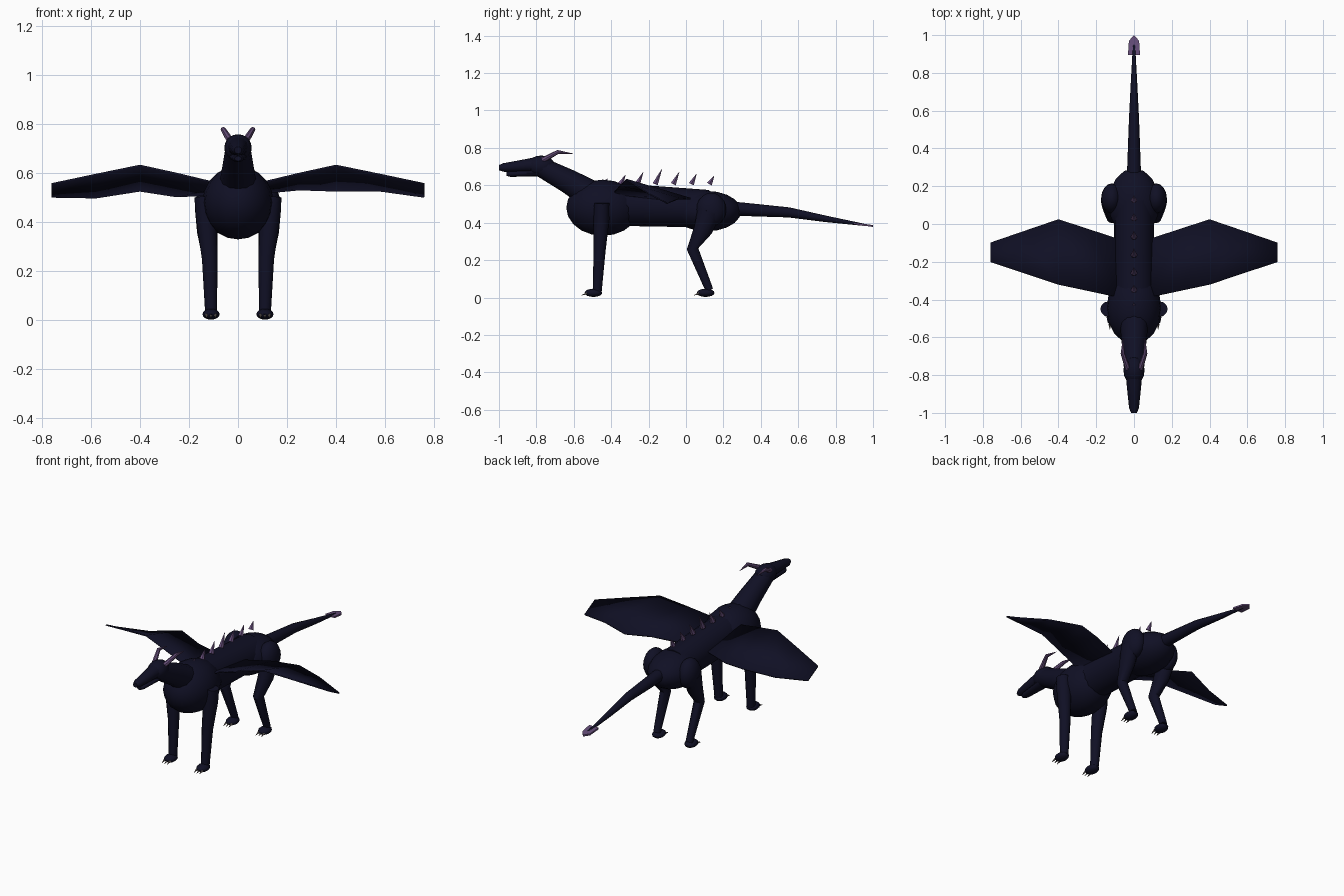
import bpy, bmesh, math
from mathutils import Vector, Matrix

if "Cube" in bpy.data.objects:
    bpy.data.objects.remove(bpy.data.objects["Cube"])

def material(name, rgb):
    m = bpy.data.materials.new(name)
    m.diffuse_color = (*rgb, 1)
    m.use_nodes = True
    m.node_tree.nodes["Principled BSDF"].inputs["Base Color"].default_value = m.diffuse_color
    return m

NAVY = material("midnight_scales", (0.005, 0.005, 0.018))
PURPLE = material("dusky_purple_horn", (0.13, 0.075, 0.19))
CLAW = material("grey_claw", (0.2, 0.17, 0.16))

def finish(bm, name, mat):
    bmesh.ops.recalc_face_normals(bm, faces=bm.faces)
    me = bpy.data.meshes.new(name)
    bm.to_mesh(me)
    bm.free()
    me.materials.append(mat)
    ob = bpy.data.objects.new(name, me)
    bpy.context.collection.objects.link(ob)
    return ob

def ellipsoid(name, centre, radii, mat=NAVY, u=16, v=10):
    bm = bmesh.new()
    mtx = Matrix.Translation(centre) @ Matrix.Diagonal((*radii, 1))
    bmesh.ops.create_uvsphere(bm, u_segments=u, v_segments=v, radius=1, matrix=mtx)
    return finish(bm, name, mat)

def tube(name, stations, mat=NAVY, n=12):
    """Loft through stations of (x, y, z, side radius, other radius)."""
    bm = bmesh.new()
    pts = [Vector(s[:3]) for s in stations]
    rings = []
    for i, s in enumerate(stations):
        d = (pts[min(i + 1, len(pts) - 1)] - pts[max(i - 1, 0)]).normalized()
        side = (Vector((1, 0, 0)) - d * d.x).normalized()
        other = d.cross(side)
        r1, r2 = s[3], s[-1]
        rings.append([bm.verts.new(pts[i] + side * r1 * math.cos(2 * math.pi * k / n)
                                   + other * r2 * math.sin(2 * math.pi * k / n)) for k in range(n)])
    for a, b in zip(rings, rings[1:]):
        for k in range(n):
            bm.faces.new((a[k], a[(k + 1) % n], b[(k + 1) % n], b[k]))
    bm.faces.new(rings[0])
    bm.faces.new(rings[-1])
    return finish(bm, name, mat)

# Body
ellipsoid("chest", (0, -0.445, 0.48), (0.145, 0.195, 0.15))
ellipsoid("hips", (0, 0.11, 0.462), (0.135, 0.185, 0.108))
tube("torso", [(0, -0.45, 0.5, 0.105, 0.115), (0, -0.15, 0.487, 0.105, 0.108),
               (0, 0.12, 0.475, 0.105, 0.1)], n=16)
tube("neck", [(0, -0.5, 0.545, 0.078), (0, -0.63, 0.622, 0.065), (0, -0.78, 0.7, 0.052)])
tube("tail", [(0, 0.22, 0.475, 0.04), (0, 0.3, 0.472, 0.036), (0, 0.55, 0.455, 0.027),
              (0, 0.75, 0.42, 0.017), (0, 0.95, 0.389, 0.006)])

# Head with open jaws
ellipsoid("skull", (0, -0.775, 0.703), (0.056, 0.075, 0.056))
tube("upper_jaw", [(0, -0.78, 0.71, 0.045, 0.045), (0, -0.86, 0.705, 0.038, 0.034),
                   (0, -0.975, 0.695, 0.026, 0.023), (0, -1.0, 0.694, 0.015, 0.014)])
tube("lower_jaw", [(0, -0.78, 0.668, 0.038, 0.02), (0, -0.94, 0.66, 0.023, 0.015),
                   (0, -0.96, 0.66, 0.014, 0.01)])

# Back spikes: (base y, height)
for i, (y, h) in enumerate([(-0.44, 0.03), (-0.35, 0.05), (-0.26, 0.065), (-0.165, 0.08),
                            (-0.068, 0.065), (0.028, 0.055), (0.125, 0.045)]):
    tube(f"back_spike_{i + 1}", [(0, y, 0.606, 0.017), (0, y + 0.3 * h + 0.012, 0.606 + h, 0.001)],
         PURPLE, 6)

# Flat arrow-shaped tail tip
bm = bmesh.new()
outline = [(-0.032, 0.895), (0.032, 0.895), (0.027, 0.97), (0, 1.0), (-0.027, 0.97)]
z_at = lambda y: 0.396 - (y - 0.895) * 0.13
low, high = [[bm.verts.new((x, y, z_at(y) + dz)) for x, y in outline] for dz in (-0.005, 0.005)]
bm.faces.new(low)
bm.faces.new(high)
for k in range(5):
    bm.faces.new((low[k], low[(k + 1) % 5], high[(k + 1) % 5], high[k]))
finish(bm, "tail_tip", PURPLE)

for tag, s in (("left", -1), ("right", 1)):
    # Horns
    tube(f"{tag}_horn", [(s * 0.033, -0.765, 0.735, 0.015), (s * 0.06, -0.685, 0.778, 0.011),
                         (s * 0.058, -0.605, 0.769, 0.001)], PURPLE, 8)

    # Front leg and foot
    tube(f"{tag}_front_leg", [(s * 0.138, -0.45, 0.505, 0.04), (s * 0.13, -0.452, 0.42, 0.042),
                              (s * 0.115, -0.462, 0.25, 0.032), (s * 0.11, -0.475, 0.03, 0.024)])
    ellipsoid(f"{tag}_front_foot", (s * 0.11, -0.495, 0.025), (0.035, 0.047, 0.022), u=12, v=8)

    # Hind leg and foot
    ellipsoid(f"{tag}_thigh", (s * 0.118, 0.135, 0.47), (0.056, 0.08, 0.09))
    tube(f"{tag}_hind_leg", [(s * 0.13, 0.125, 0.46, 0.046, 0.065), (s * 0.125, 0.09, 0.36, 0.042, 0.05),
                             (s * 0.115, 0.035, 0.26, 0.031, 0.031), (s * 0.11, 0.125, 0.04, 0.021, 0.021)])
    ellipsoid(f"{tag}_hind_foot", (s * 0.11, 0.105, 0.025), (0.035, 0.047, 0.022), u=12, v=8)

    # Claws
    for part, y in (("front", -0.53), ("hind", 0.07)):
        for k in (-1, 0, 1):
            x = s * 0.11 + k * 0.018
            tube(f"{tag}_{part}_claw_{k + 2}", [(x, y, 0.022, 0.007), (x, y - 0.028, 0.012, 0.001)],
                 CLAW, 6)

    # Wing: rows of x, leading y, leading z, trailing y, trailing z
    bm = bmesh.new()
    sag = 0.014 * s
    rows = [(0.05, -0.395, 0.55, -0.09, 0.515), (0.25, -0.352, 0.598, -0.025, 0.52 + sag),
            (0.4, -0.32, 0.631, 0.024, 0.529), (0.58, -0.26, 0.594, -0.038, 0.515 + sag),
            (0.76, -0.2, 0.556, -0.1, 0.504)]
    grid = [[bm.verts.new((s * x, y0, z0)), bm.verts.new((s * x, y1, z1))]
            for x, y0, z0, y1, z1 in rows]
    for a, b in zip(grid, grid[1:]):
        bm.faces.new((a[0], a[1], b[1], b[0]))
    wing = finish(bm, f"{tag}_wing", NAVY)
    mod = wing.modifiers.new("membrane", "SOLIDIFY")
    mod.thickness = 0.008
    mod.offset = 0

# Smooth rounded parts, keep edges crisp
bpy.ops.object.select_all(action="SELECT")
bpy.context.view_layer.objects.active = bpy.data.objects["chest"]
bpy.ops.object.shade_smooth_by_angle(angle=math.radians(40))
